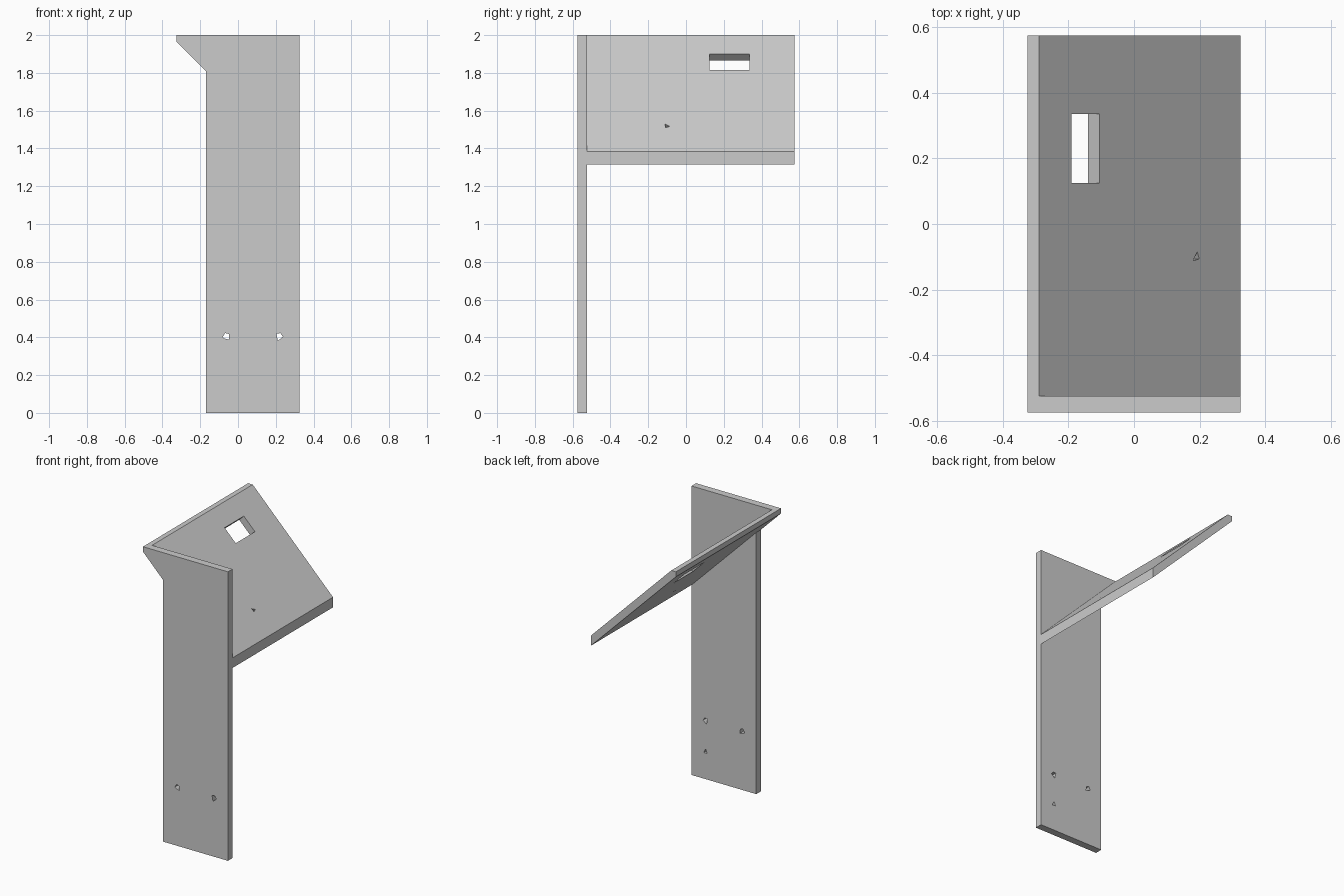
import bpy, bmesh
from mathutils import Vector

cube = bpy.data.objects.get("Cube")
if cube:
    bpy.data.objects.remove(cube, do_unlink=True)

grey = bpy.data.materials.new("plain grey")
grey.use_nodes = True
grey.diffuse_color = (0.6, 0.6, 0.6, 1)
grey.node_tree.nodes["Principled BSDF"].inputs["Base Color"].default_value = (0.6, 0.6, 0.6, 1)


def prism(name, points, sweep):
    """Solid made by sweeping a flat polygon along a vector."""
    bm = bmesh.new()
    face = bm.faces.new([bm.verts.new(p) for p in points])
    moved = bmesh.ops.extrude_face_region(bm, geom=[face])["geom"]
    bmesh.ops.translate(bm, vec=sweep, verts=[v for v in moved if isinstance(v, bmesh.types.BMVert)])
    bmesh.ops.recalc_face_normals(bm, faces=bm.faces)
    mesh = bpy.data.meshes.new(name)
    bm.to_mesh(mesh)
    bm.free()
    mesh.materials.append(grey)
    obj = bpy.data.objects.new(name, mesh)
    bpy.context.collection.objects.link(obj)
    return obj


def cut(target, cutter):
    cutter.hide_render = True
    cutter.hide_viewport = True
    cutter.display_type = 'WIRE'
    mod = target.modifiers.new(cutter.name, 'BOOLEAN')
    mod.operation = 'DIFFERENCE'
    mod.solver = 'EXACT'
    mod.object = cutter


FRONT, INNER, BACK = -0.575, -0.525, 0.575
SIDE, RIM, LEG = 0.325, -0.29, -0.17

# Upright front plate with a flared top corner
front_plate = prism("front_plate", [(x, FRONT, z) for x, z in (
    (LEG, 0), (SIDE, 0), (SIDE, 2), (-SIDE, 2), (-SIDE, 1.965), (LEG, 1.81))],
    (0, INNER - FRONT, 0))

# Sloping shelf with a level top rim and a vertical lower edge
sloped_plate = prism("sloped_plate", [(x, INNER, z) for x, z in (
    (-SIDE, 2), (RIM, 2), (SIDE, 1.385), (SIDE, 1.315), (-SIDE, 1.965))],
    (0, BACK - INNER, 0))

# Window and small hole, cut square to the slope
def slope_cutter(name, outline):
    normal = Vector((1, 0, 1))
    points = [Vector((x, y, 1.71 - x)) + normal * 0.05 for x, y in outline]
    cut(sloped_plate, prism(name, points, normal * -0.15))


slope_cutter("window_cutter", [(-0.19, 0.125), (-0.105, 0.125), (-0.105, 0.335), (-0.19, 0.335)])
slope_cutter("pin_hole_cutter", [(0.18, -0.112), (0.199, -0.107), (0.193, -0.085)])

# Two through holes and one blind hole in the upright plate
holes = {
    "right_hole_cutter": (-0.65, [(-0.081, 0.402), (-0.068, 0.423), (-0.048, 0.418),
                                  (-0.047, 0.388), (-0.072, 0.394)]),
    "left_hole_cutter": (-0.65, [(0.203, 0.42), (0.225, 0.422), (0.237, 0.403), (0.211, 0.381)]),
    "blind_hole_cutter": (-0.56, [(0.206, 0.18), (0.231, 0.18), (0.218, 0.21)]),
}
for name, (start, outline) in holes.items():
    cut(front_plate, prism(name, [(x, start, z) for x, z in outline], (0, -0.45 - start, 0)))
